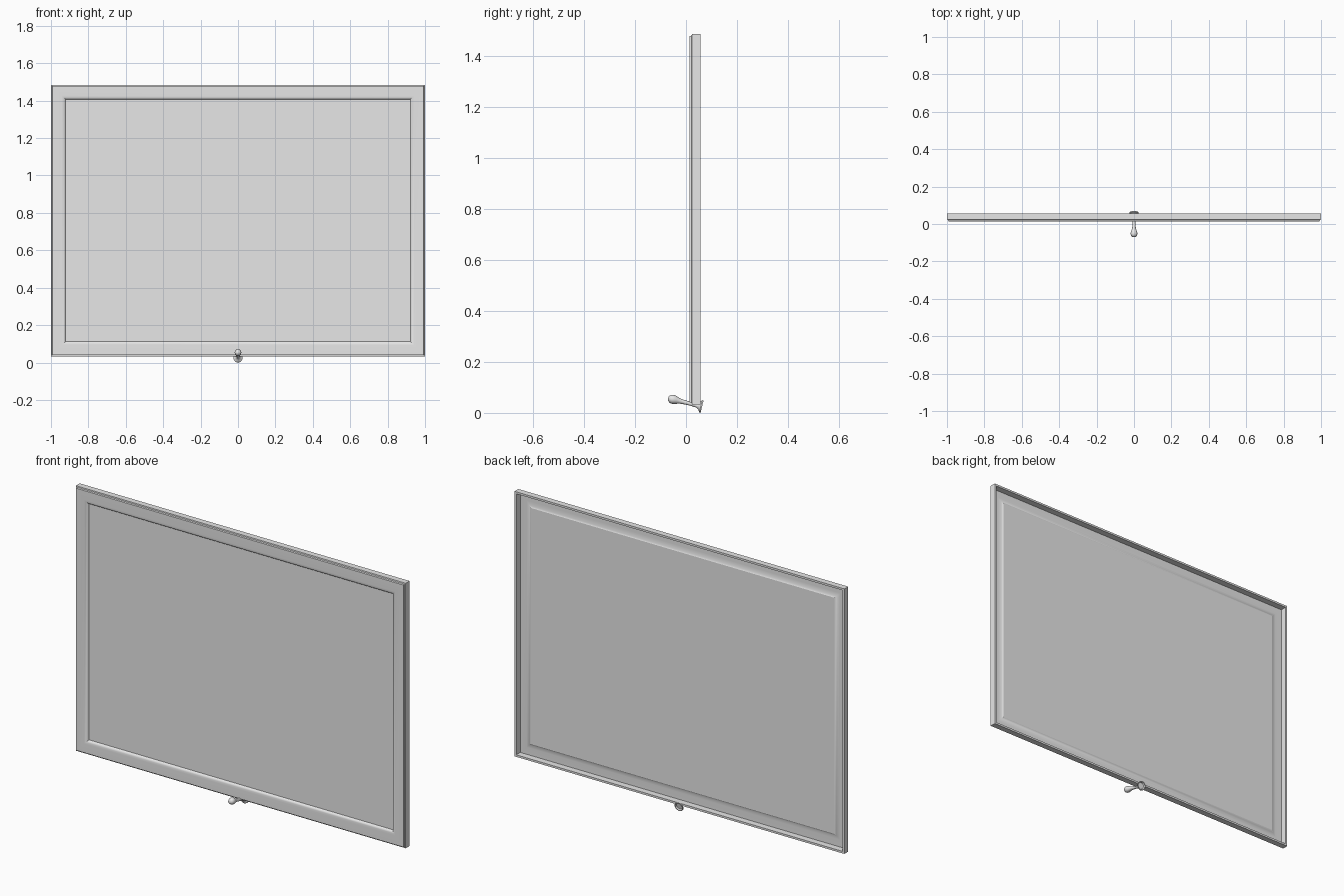
import bpy, bmesh, math
from mathutils import Vector

if "Cube" in bpy.data.objects:
    bpy.data.objects.remove(bpy.data.objects["Cube"])

grey = bpy.data.materials.new("light_grey")
grey.diffuse_color = (0.8, 0.8, 0.8, 1)
grey.use_nodes = True
grey.node_tree.nodes["Principled BSDF"].inputs["Base Color"].default_value = grey.diffuse_color

Z0, Z1 = 0.033, 1.485      # outer bottom and top of the frame


def finish(name, bm, angle=35):
    bmesh.ops.recalc_face_normals(bm, faces=bm.faces)
    me = bpy.data.meshes.new(name)
    bm.to_mesh(me)
    bm.free()
    me.materials.append(grey)
    me.shade_smooth()
    me.set_sharp_from_angle(angle=math.radians(angle))
    ob = bpy.data.objects.new(name, me)
    bpy.context.collection.objects.link(ob)
    return ob


def skin(bm, rings):
    for a, b in zip(rings, rings[1:]):
        n = len(a)
        for i in range(n):
            j = (i + 1) % n
            bm.faces.new((a[i], a[j], b[j], b[i]))


def rect_ring(bm, inset, y):
    x, lo, hi = 1 - inset, Z0 + inset, Z1 - inset
    return [bm.verts.new(p) for p in
            ((-x, y, lo), (x, y, lo), (x, y, hi), (-x, y, hi))]


# Frame: (inset, depth) moulding section swept round the rectangle
section = [(0.079, 0.027), (0.077, 0.0225), (0.073, 0.0185), (0.067, 0.0155),
           (0.058, 0.014), (0.008, 0.014), (0.006, 0.022), (0.0, 0.024),
           (0.0, 0.057), (0.011, 0.057), (0.011, 0.022), (0.050, 0.022),
           (0.060, 0.0235), (0.070, 0.027), (0.079, 0.032)]
bm = bmesh.new()
skin(bm, [rect_ring(bm, *p) for p in section])
finish("frame", bm)

# Flat pane closing the frame opening
bm = bmesh.new()
front, back = rect_ring(bm, 0.079, 0.027), rect_ring(bm, 0.079, 0.032)
bm.faces.new(front)
bm.faces.new(back)
skin(bm, [front, back])
finish("pane", bm)

# Handle: dished base disc, slim stem and rounded knob turned on a tilted axis
turned = [(0.0175, 0.007), (0.021, 0.0), (0.025, 0.0), (0.025, 0.005),
          (0.013, 0.013), (0.009, 0.022), (0.0075, 0.045), (0.0085, 0.075),
          (0.0105, 0.092), (0.015, 0.104), (0.0175, 0.113), (0.0178, 0.120),
          (0.0155, 0.129), (0.0095, 0.135), (0.004, 0.1368)]
base = Vector((0, 0.063, 0.0245))
axis = Vector((0, -0.97, 0.243)).normalized()
side = Vector((1, 0, 0))
up = axis.cross(side)
N = 24
bm = bmesh.new()
rings = []
for r, t in turned:
    rings.append([bm.verts.new(base + axis * t
                  + side * r * math.cos(2 * math.pi * k / N)
                  + up * r * math.sin(2 * math.pi * k / N)) for k in range(N)])
skin(bm, rings)
bm.faces.new(rings[0])
bm.faces.new(rings[-1])
finish("handle", bm, 40)
